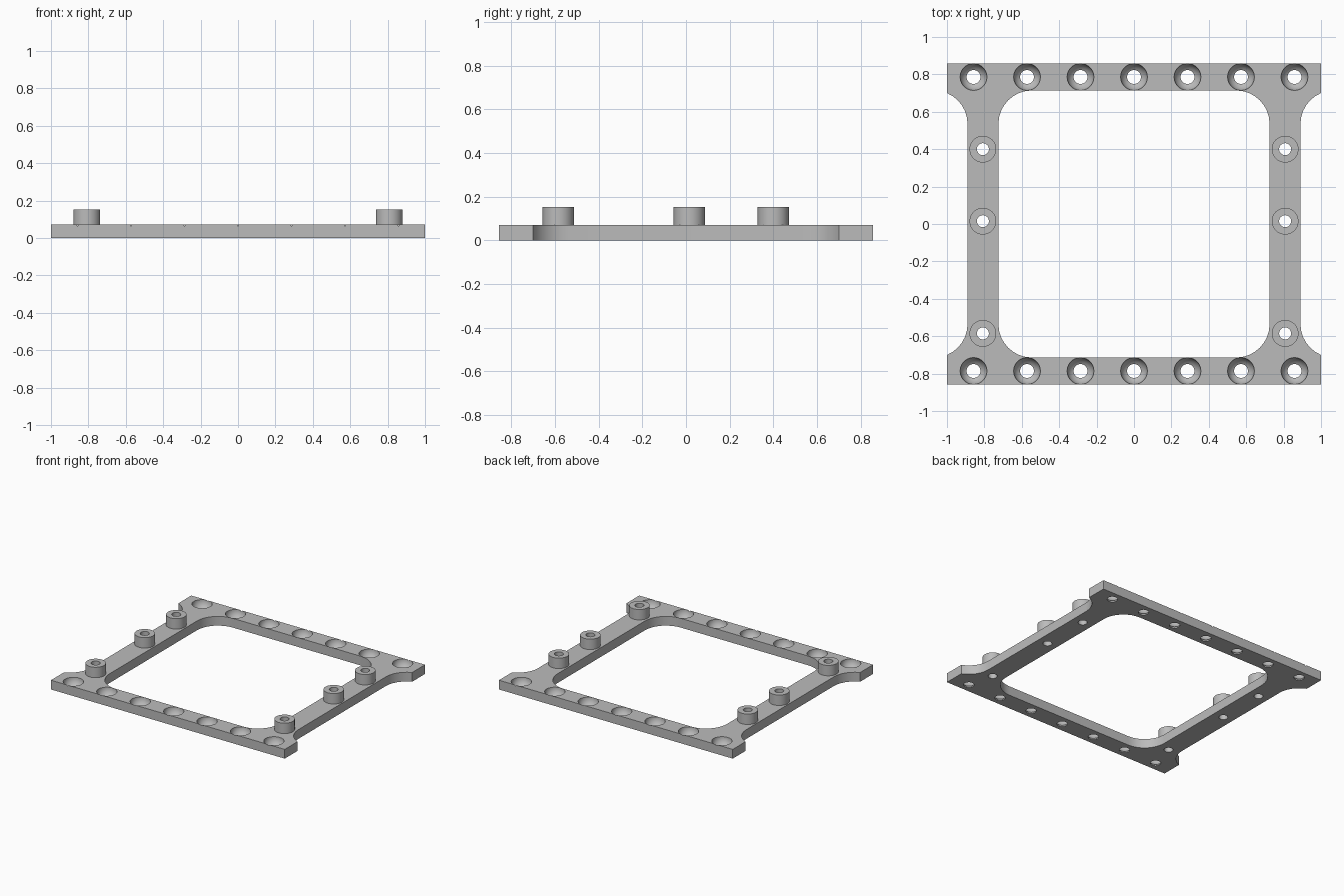
import bpy, bmesh
from math import sin, cos, pi, acos, asin

if "Cube" in bpy.data.objects:
    bpy.data.objects.remove(bpy.data.objects["Cube"], do_unlink=True)

T = 0.0715                        # plate thickness
TOP = 0.152                       # top of the standoffs
R = 0.0715                        # standoff and socket radius
HOLE, BORE = 0.037, 0.032         # socket hole and standoff bore radii
HALF_Y, RAIL_IN = 0.857, 0.714    # cross rail, outer and inner edge
BAR_IN, BAR_OUT = 0.725, 0.89     # side bar, inner and outer edge
FIL = 0.179                       # fillet radius
SEG = 40

grey = bpy.data.materials.new("light grey")
grey.use_nodes = True
grey.diffuse_color = (0.5, 0.5, 0.5, 1)
grey.node_tree.nodes["Principled BSDF"].inputs["Base Color"].default_value = (0.5, 0.5, 0.5, 1)


def finish(bm, name):
    bmesh.ops.recalc_face_normals(bm, faces=bm.faces[:])
    mesh = bpy.data.meshes.new(name)
    bm.to_mesh(mesh)
    bm.free()
    mesh.materials.append(grey)
    ob = bpy.data.objects.new(name, mesh)
    bpy.context.collection.objects.link(ob)
    return ob


def activate(ob):
    bpy.ops.object.select_all(action='DESELECT')
    ob.select_set(True)
    bpy.context.view_layer.objects.active = ob


def smooth(ob):
    activate(ob)
    bpy.ops.object.shade_smooth_by_angle(angle=pi / 6)


def lathe(bm, profile, x, y, tube=False):
    """Spin (radius, z) points about a vertical axis; a tube joins its ends."""
    rings = [[bm.verts.new((x + r * cos(2 * pi * i / SEG), y + r * sin(2 * pi * i / SEG), z))
              for i in range(SEG)] for r, z in profile]
    pairs = list(zip(rings, rings[1:]))
    if tube:
        pairs.append((rings[-1], rings[0]))
    else:
        bm.faces.new(rings[0])
        bm.faces.new(rings[-1])
    for a, b in pairs:
        for i in range(SEG):
            j = (i + 1) % SEG
            bm.faces.new((a[i], a[j], b[j], b[i]))


def prism(bm, quarter, z0, z1):
    """Mirror a quarter outline into all four corners and extrude it."""
    flip = quarter[::-1]
    pts = quarter + [(-x, y) for x, y in flip]
    pts += [(-x, -y) for x, y in quarter] + [(x, -y) for x, y in flip]
    low, high = ([bm.verts.new((x, y, z)) for x, y in pts] for z in (z0, z1))
    bm.faces.new(low)
    bm.faces.new(high)
    for i in range(len(pts)):
        j = (i + 1) % len(pts)
        bm.faces.new((low[i], low[j], high[j], high[i]))


def arc(cx, cy, r, a0, a1, n):
    return [(cx + r * cos(a0 + (a1 - a0) * i / n), cy + r * sin(a0 + (a1 - a0) * i / n))
            for i in range(n + 1)]


# Plate outline with flared corners
fy = RAIL_IN - FIL
cx = BAR_OUT + FIL
bm = bmesh.new()
prism(bm, arc(cx, fy, FIL, pi, acos((1 - cx) / FIL), 6) + [(1, HALF_Y)], 0, T)
plate = finish(bm, "frame_plate")

# Cutter: the rounded centre opening
bm = bmesh.new()
prism(bm, arc(BAR_IN - FIL, fy, FIL, 0, pi / 2, 8), -0.1, T + 0.1)

# Cutter: bowl sockets along both cross rails
bowl = arc(0, T, R, -acos(HOLE / R), 0, 8)
socket = [(HOLE, -0.1)] + bowl + [(R, T + 0.1)]
for y in (-0.786, 0.786):
    for i in range(-3, 4):
        lathe(bm, socket, i * 0.286, y)

# Cutter: bores through the side bars under the standoffs
spots = [(x, y) for x in (-0.808, 0.808) for y in (-0.585, 0.015, 0.4)]
for x, y in spots:
    lathe(bm, [(BORE, -0.1), (BORE, T + 0.1)], x, y)
cutter = finish(bm, "cutter")
cutter.hide_render = True

mod = plate.modifiers.new("cut", 'BOOLEAN')
mod.operation = 'DIFFERENCE'
mod.solver = 'EXACT'
mod.object = cutter
activate(plate)
bpy.ops.object.modifier_apply(modifier=mod.name)
bpy.data.objects.remove(cutter, do_unlink=True)
smooth(plate)

# Hollow standoffs on the side bars
for n, (x, y) in enumerate(spots):
    bm = bmesh.new()
    lathe(bm, [(BORE, T), (R, T), (R, TOP), (BORE, TOP)], x, y, tube=True)
    smooth(finish(bm, f"standoff_{n + 1}"))
